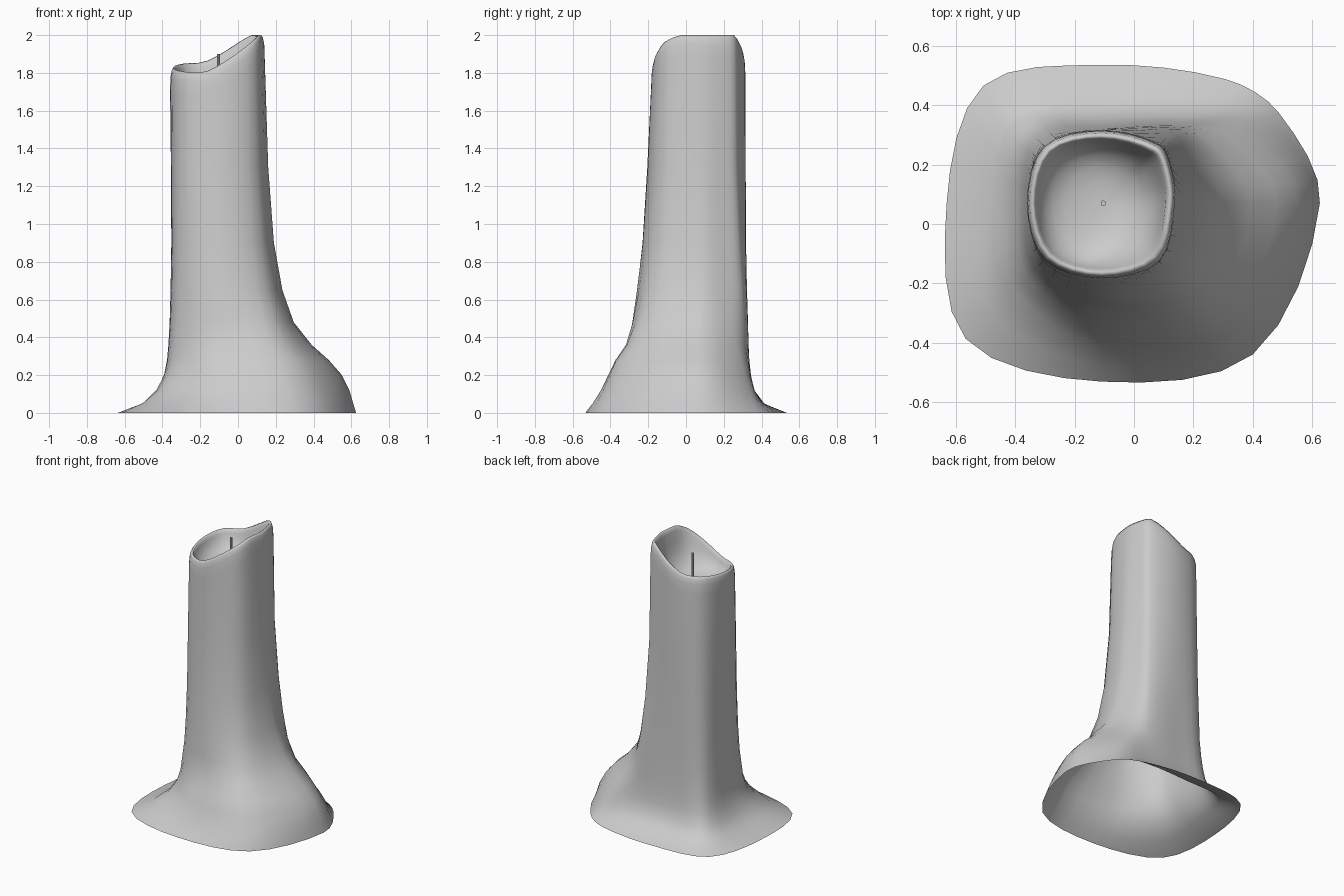
import bpy, bmesh, math
from mathutils import Vector

if "Cube" in bpy.data.objects:
    bpy.data.objects.remove(bpy.data.objects["Cube"])

CX, CY = -0.11, 0.07          # axis of the shaft
STEPS = 4                     # samples between the guide directions
HEIGHTS = [0, .05, .12, .20, .28, .36, .48, .65, .9, 1.3, 1.8]
# radial profiles (direction in degrees -> radius at every height)
PROFILES = {
    0:   [.735, .72, .70, .66, .59, .50, .405, .345, .30, .27, .25],
    27:  [.67, .63, .59, .535, .485, .425, .375, .335, .30, .275, .265],
    45:  [.59, .48, .41, .385, .37, .36, .35, .335, .31, .285, .278],
    90:  [.465, .335, .285, .265, .258, .253, .25, .248, .247, .246, .245],
    135: [.56, .42, .36, .33, .315, .305, .295, .29, .283, .277, .272],
    180: [.52, .37, .315, .28, .265, .258, .252, .247, .243, .245, .25],
    225: [.645, .52, .41, .35, .325, .315, .30, .29, .282, .276, .27],
    270: [.60, .55, .49, .445, .405, .36, .345, .328, .30, .275, .255],
    315: [.72, .70, .66, .62, .575, .50, .43, .37, .325, .292, .278],
}


def ring(level):
    """Closed smooth loop of offsets through the guide directions."""
    g = [Vector((math.cos(math.radians(a)), math.sin(math.radians(a)))) * r[level]
         for a, r in PROFILES.items()]
    n, out = len(g), []
    for i in range(n):
        p0, p1, p2, p3 = g[i - 1], g[i], g[(i + 1) % n], g[(i + 2) % n]
        d01, d12, d23 = ((p1 - p0).length, (p2 - p1).length, (p3 - p2).length)
        m1 = (p2 - p0) * (d12 / (d01 + d12))
        m2 = (p3 - p1) * (d12 / (d12 + d23))
        for k in range(STEPS):
            t = k / STEPS
            out.append(p1 * (2*t**3 - 3*t*t + 1) + m1 * (t**3 - 2*t*t + t)
                       + p2 * (3*t*t - 2*t**3) + m2 * (t**3 - t*t))
    return out


def rim_height(p):
    """Slanted rim, rising to the right and slightly to the back."""
    g = max(0, p.x + 0.10)
    s = min(1, max(0, (p.y + 0.25) / 0.5))
    return min(2.0, 1.80 + 0.055 * s + 0.71 * g * g / (g + 0.1))


def finish(name, bm):
    mesh = bpy.data.meshes.new(name)
    bm.to_mesh(mesh)
    bm.free()
    obj = bpy.data.objects.new(name, mesh)
    bpy.context.collection.objects.link(obj)
    for poly in mesh.polygons:
        poly.use_smooth = True
    return obj


# melted body: open flared base, shaft, rounded rim and hollow top
rows = []
for lvl, z in enumerate(HEIGHTS[:-1]):
    rows.append([Vector((p.x, p.y, z)) for p in ring(lvl)])
top = ring(len(HEIGHTS) - 1)
mean = sum(p.length for p in top) / len(top)
FLOOR = 1.69
# rim: scale of the top loop, drop below the rim
for scale, drop in [(1, .12), (.99, .05), (.965, .016), (.93, 0), (.895, .006), (.865, .03)]:
    rows.append([Vector((p.x * scale, p.y * scale, rim_height(p) - drop)) for p in top])
# bowl: scale, blend from rim to floor; the loops turn round towards the middle
for scale, blend in [(.82, .25), (.75, .5), (.64, .73), (.48, .88), (.3, .96), (.14, .99)]:
    row = []
    for p in top:
        q = p.lerp(p.normalized() * mean, blend) * scale
        row.append(Vector((q.x, q.y, (rim_height(p) - .03) * (1 - blend) + FLOOR * blend)))
    rows.append(row)

bm = bmesh.new()
offset = Vector((CX, CY, 0))
loops = [[bm.verts.new(p + offset) for p in row] for row in rows]
n = len(top)
for a, b in zip(loops, loops[1:]):
    for i in range(n):
        j = (i + 1) % n
        bm.faces.new((a[i], a[j], b[j], b[i]))
centre = bm.verts.new((CX, CY, FLOOR))
for i in range(n):
    bm.faces.new((loops[-1][i], loops[-1][(i + 1) % n], centre))
finish("candle_body", bm)

# wick
bm = bmesh.new()
bmesh.ops.create_cone(bm, cap_ends=True, segments=10, radius1=.009, radius2=.009, depth=.23)
bmesh.ops.translate(bm, verts=bm.verts, vec=(-.103, .07, 1.785))
wick = finish("wick", bm)
bpy.context.view_layer.objects.active = wick
wick.select_set(True)
bpy.ops.object.shade_smooth_by_angle()
